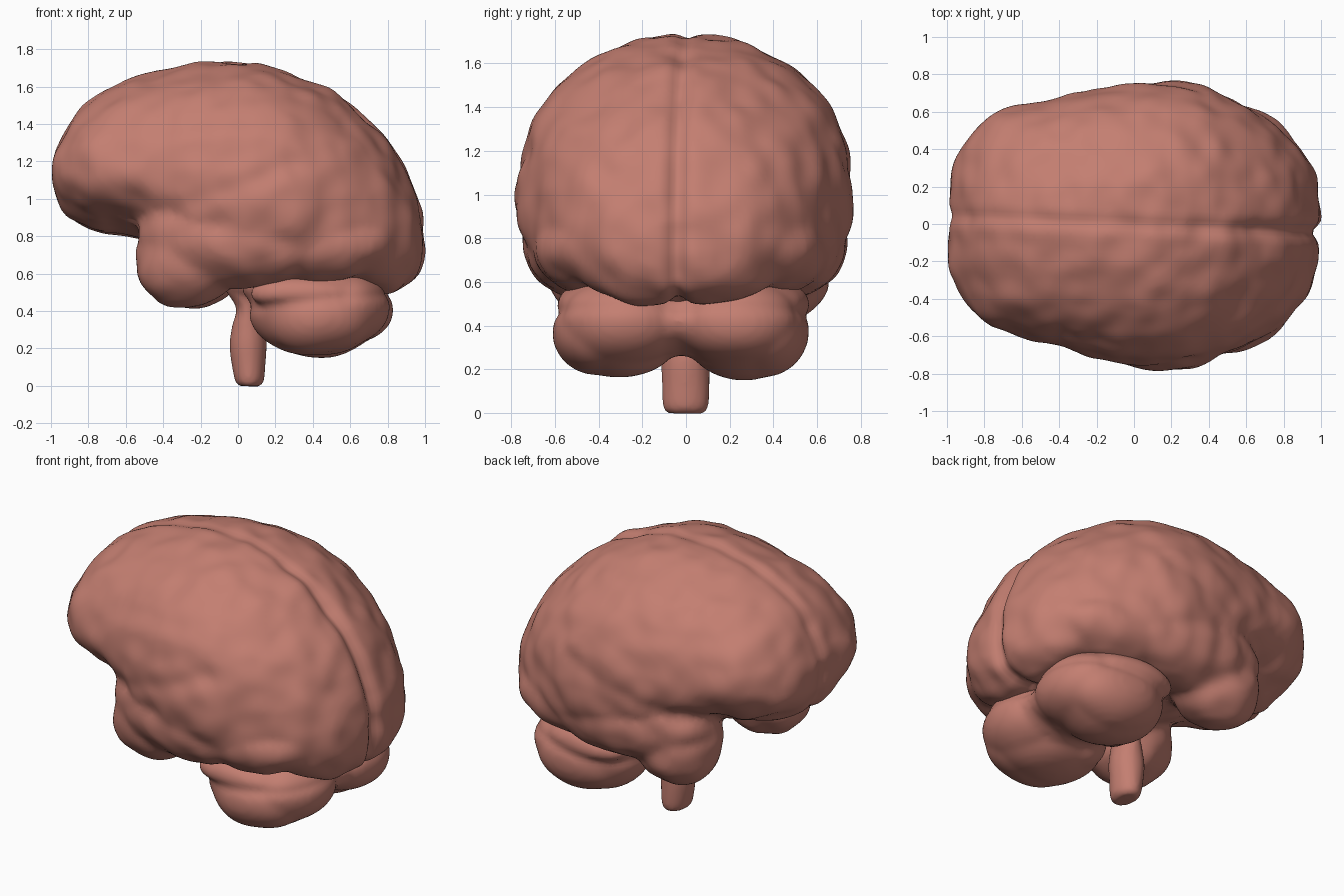
import bpy, bmesh, math
from mathutils import Vector, Matrix, noise

if "Cube" in bpy.data.objects:
    bpy.data.objects.remove(bpy.data.objects["Cube"])

mat = bpy.data.materials.new("brain pink")
mat.diffuse_color = (0.55, 0.21, 0.165, 1)
mat.use_nodes = True
mat.node_tree.nodes["Principled BSDF"].inputs["Base Color"].default_value = mat.diffuse_color
YAW = -0.045  # the whole organ is turned slightly about the vertical


def loft(bm, rings):
    rows = [[bm.verts.new(p) for p in r] for r in rings]
    n = len(rows[0])
    for a, b in zip(rows, rows[1:]):
        for i in range(n):
            j = (i + 1) % n
            bm.faces.new((a[i], a[j], b[j], b[i]))
    bm.faces.new(rows[0][::-1])
    bm.faces.new(rows[-1])


def blob(bm, c, r, tilt=0):
    """Ellipsoid at c, mirrored to the other side when it is off the midline."""
    for s in ((1, -1) if c[1] else (1,)):
        m = (Matrix.Translation((c[0], c[1] * s, c[2]))
             @ Matrix.Rotation(tilt, 4, 'Y') @ Matrix.Diagonal((*r, 1)))
        bmesh.ops.create_icosphere(bm, subdivisions=4, radius=1, matrix=m)


def spline(rows, steps):
    """Catmull-Rom through table rows."""
    v = [Vector(r) for r in rows]
    out = []
    for i in range(len(v) - 1):
        a, b, c, d = v[max(i - 1, 0)], v[i], v[i + 1], v[min(i + 2, len(v) - 1)]
        for k in range(steps):
            t = k / steps
            out.append(0.5 * (2 * b + (c - a) * t + (2 * a - 5 * b + 4 * c - d) * t * t
                              + (3 * b - a - 3 * c + d) * t ** 3))
    return out + [v[-1]]


def finish(name, bm, voxel, smooth, sculpt):
    """Fuse the pieces into one skin, soften it, then push the surface along its normals."""
    bmesh.ops.recalc_face_normals(bm, faces=bm.faces)
    me = bpy.data.meshes.new(name)
    bm.to_mesh(me)
    bm.free()
    ob = bpy.data.objects.new(name, me)
    bpy.context.collection.objects.link(ob)
    bpy.context.view_layer.objects.active = ob
    m = ob.modifiers.new("fuse", 'REMESH')
    m.mode, m.voxel_size = 'VOXEL', voxel
    bpy.ops.object.modifier_apply(modifier=m.name)
    m = ob.modifiers.new("soften", 'SMOOTH')
    m.factor, m.iterations = 0.5, smooth
    bpy.ops.object.modifier_apply(modifier=m.name)
    me = ob.data
    move = [v.normal * sculpt(v.co, v.normal) for v in me.vertices]
    for v, d in zip(me.vertices, move):
        v.co += d
    me.transform(Matrix.Rotation(YAW, 4, 'Z'))
    me.materials.clear()
    me.materials.append(mat)
    for p in me.polygons:
        p.use_smooth = True
        p.material_index = 0


def groove(d, depth, width):
    return -depth * math.exp(-(d / width) ** 2)


def seg_dist(x, z, a, b):
    p, q = Vector((x - a[0], z - a[1])), Vector((b[0] - a[0], b[1] - a[1]))
    t = min(1, max(0, p.dot(q) / q.dot(q)))
    return (p - q * t).length


# Cerebrum: stations of x, half width, top, bottom, height of widest point
stations = [
    (-0.99, .14, 1.20, 1.05, 1.12), (-.965, .32, 1.29, .99, 1.13), (-.90, .44, 1.41, .90, 1.14),
    (-.75, .57, 1.56, .82, 1.15), (-.50, .645, 1.67, .79, 1.12), (-.20, .72, 1.725, .64, 1.08),
    (.10, .77, 1.73, .55, 1.04), (.35, .745, 1.655, .53, 1.0), (.60, .635, 1.51, .52, .95),
    (.80, .50, 1.31, .49, .90), (.92, .37, 1.11, .55, .85), (.97, .27, .99, .61, .78),
    (.985, .18, .87, .66, .75)]
rings = []
for x, w, zt, zb, zm in spline(stations, 6):
    ring = []
    low = 1.1 - .38 * min(1, max(0, (x + .55) / .4))   # frontal underside is more V-shaped
    for k in range(72):
        a = 2 * math.pi * k / 72
        c, s = math.cos(a), math.sin(a)
        e = 1 if s > 0 else low
        h = (zt - zm) if s > 0 else (zm - zb)
        ring.append((x, w * math.copysign(abs(c) ** e, c), zm + h * math.copysign(abs(s) ** e, s)))
    rings.append(ring)
bm = bmesh.new()
loft(bm, rings)
# Temporal lobes
blob(bm, (-.26, .41, .67), (.28, .24, .255))
blob(bm, (-.20, .45, .82), (.32, .23, .24))
blob(bm, (.06, .48, .77), (.52, .26, .24))
blob(bm, (.42, .42, .75), (.42, .25, .21))


def cerebrum_sculpt(p, n):
    q = Vector((p.x, abs(p.y), p.z))
    d = .014 * noise.noise(q * 3.2) + .016 * noise.noise(p * 7 + Vector((5, 2, 1)))
    if n.z > -.5 or p.x < -.4 or p.x > .7:      # split between the hemispheres
        d += groove(p.y, .017 + .02 * max(0, p.x), .04)
    if abs(p.y) > .4:                            # lateral fissure
        d += groove(seg_dist(p.x, p.z, (-.55, .85), (.32, 1.18)), .012, .06)
    return d


finish("cerebrum", bm, .024, 6, cerebrum_sculpt)

# Cerebellum: two lobes, rear bulges, side swellings and the middle bridge
bm = bmesh.new()
blob(bm, (.42, .28, .41), (.35, .30, .255))
blob(bm, (.44, .38, .37), (.30, .21, .20))
blob(bm, (.58, .25, .42), (.24, .29, .20))
blob(bm, (.36, .46, .49), (.27, .12, .10))
blob(bm, (.36, .25, .52), (.33, .28, .14))
blob(bm, (.30, .16, .38), (.19, .16, .17))
blob(bm, (.46, 0, .42), (.32, .20, .18))


def cerebellum_sculpt(p, n):
    return (.012 * noise.noise(p * 4) + groove(p.y, .02, .05)
            + groove(p.z - .45 - .1 * (p.x - .4), .008, .03))


finish("cerebellum", bm, .02, 8, cerebellum_sculpt)

# Brain stem with the bulge at its top
bm = bmesh.new()
stem = [(0, .06, .055, .085), (.04, .06, .08, .105), (.2, .055, .098, .112),
        (.32, .055, .085, .108), (.42, .055, .065, .11), (.54, .02, .10, .13),
        (.7, .0, .12, .15)]  # z, x, radii
loft(bm, [[(cx + rx * math.cos(a), ry * math.sin(a), z)
           for a in [2 * math.pi * k / 32 for k in range(32)]]
          for z, cx, rx, ry in spline(stem, 5)])
blob(bm, (.07, 0, .56), (.15, .17, .11))
finish("brain_stem", bm, .015, 3, lambda p, n: .006 * noise.noise(p * 5))
